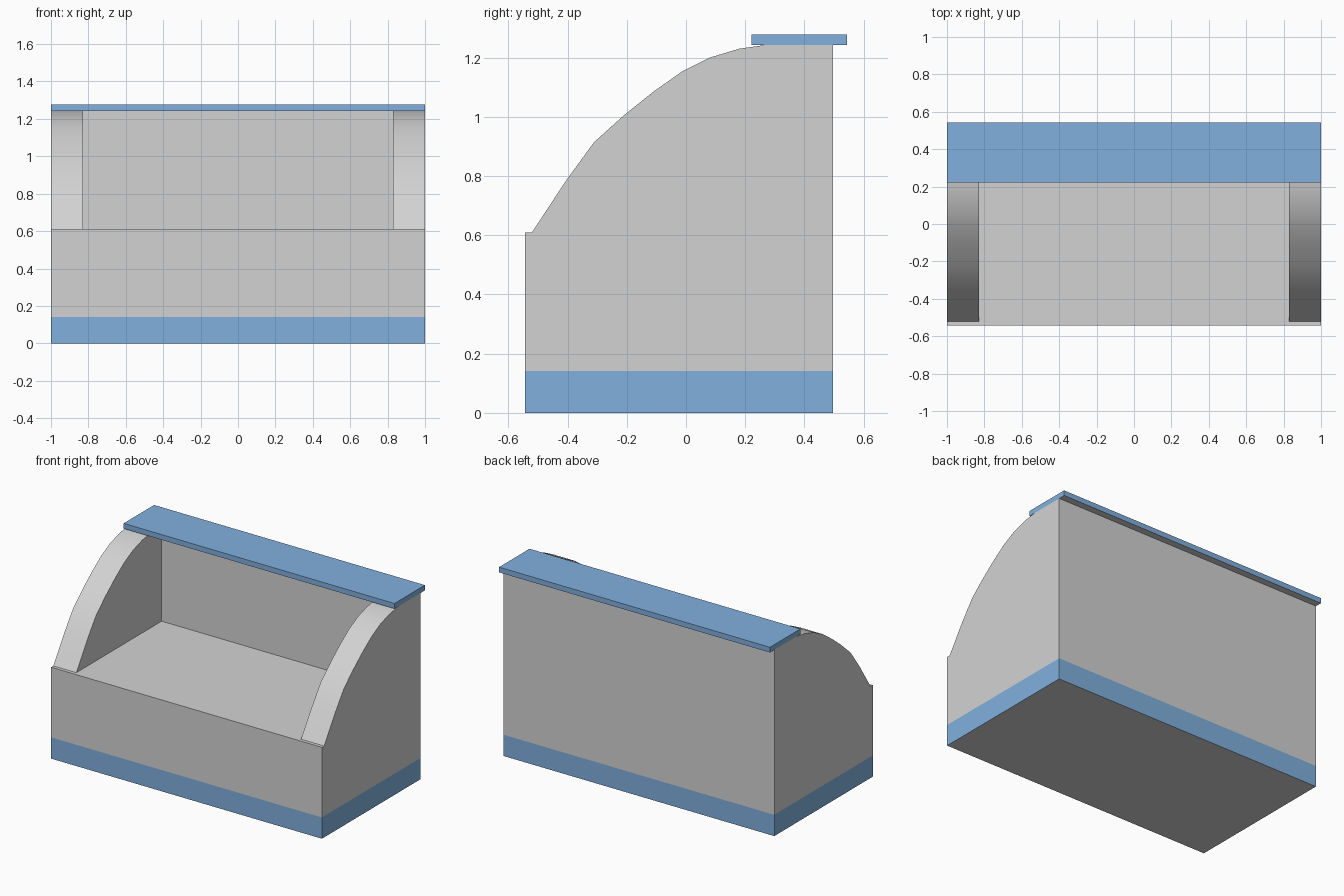
import bpy
import bmesh
from math import radians

if "Cube" in bpy.data.objects:
    bpy.data.objects.remove(bpy.data.objects["Cube"], do_unlink=True)


def make_material(name, rgb):
    mat = bpy.data.materials.new(name)
    mat.use_nodes = True
    mat.diffuse_color = (*rgb, 1)
    mat.node_tree.nodes["Principled BSDF"].inputs["Base Color"].default_value = (*rgb, 1)
    return mat


grey = make_material("light grey", (0.65, 0.65, 0.65))
blue = make_material("soft blue", (0.22, 0.44, 0.73))


def add_object(name, bm):
    bmesh.ops.recalc_face_normals(bm, faces=bm.faces)
    mesh = bpy.data.meshes.new(name)
    bm.to_mesh(mesh)
    bm.free()
    obj = bpy.data.objects.new(name, mesh)
    bpy.context.collection.objects.link(obj)
    mesh.materials.append(grey)
    mesh.materials.append(blue)
    return obj


def extrude_profile(name, points, half_width):
    """Extrude a (y, z) outline along x, centred on x = 0."""
    bm = bmesh.new()
    face = bm.faces.new([bm.verts.new((-half_width, y, z)) for y, z in points])
    result = bmesh.ops.extrude_face_region(bm, geom=[face])
    verts = [v for v in result["geom"] if isinstance(v, bmesh.types.BMVert)]
    bmesh.ops.translate(bm, verts=verts, vec=(2 * half_width, 0, 0))
    return add_object(name, bm)


def rectangle(y0, y1, z0, z1):
    return [(y0, z0), (y1, z0), (y1, z1), (y0, z1)]


FRONT, BACK, COUNTER, TOP, STRIPE = -0.543, 0.497, 0.61, 1.243, 0.142

# Cabinet: curved side outline, hollowed between the two cheeks
curve = [(-0.52, COUNTER), (-0.405, 0.785), (-0.31, 0.915), (-0.21, 1.005),
         (-0.11, 1.085), (-0.015, 1.152), (0.08, 1.2), (0.18, 1.23), (0.27, TOP)]
outline = [(FRONT, 0), (FRONT, COUNTER)] + curve + [(BACK, TOP), (BACK, 0)]
cabinet = extrude_profile("cabinet", outline, 1.0)
cutter = extrude_profile("recess_cutter", rectangle(-0.8, 0.38, COUNTER, 1.6), 0.83)
cutter.hide_render = True

bpy.context.view_layer.objects.active = cabinet
cabinet.select_set(True)
recess = cabinet.modifiers.new("recess", "BOOLEAN")
recess.operation = "DIFFERENCE"
recess.solver = "EXACT"
recess.object = cutter
bpy.ops.object.modifier_apply(modifier=recess.name)
bpy.data.objects.remove(cutter, do_unlink=True)

# Painted base band on the four walls
bm = bmesh.new()
bm.from_mesh(cabinet.data)
bmesh.ops.bisect_plane(bm, geom=bm.verts[:] + bm.edges[:] + bm.faces[:],
                       plane_co=(0, 0, STRIPE), plane_no=(0, 0, 1))
bm.normal_update()
for f in bm.faces:
    low = f.calc_center_median().z < STRIPE
    f.material_index = 1 if low and abs(f.normal.z) < 0.5 else 0
bm.to_mesh(cabinet.data)
bm.free()
bpy.ops.object.shade_smooth_by_angle(angle=radians(30))

# Overhanging top shelf, unpainted underneath
shelf = extrude_profile("top_shelf", rectangle(0.222, 0.543, TOP, 1.278), 1.0)
for p in shelf.data.polygons:
    p.material_index = 0 if p.normal.z < -0.5 else 1
